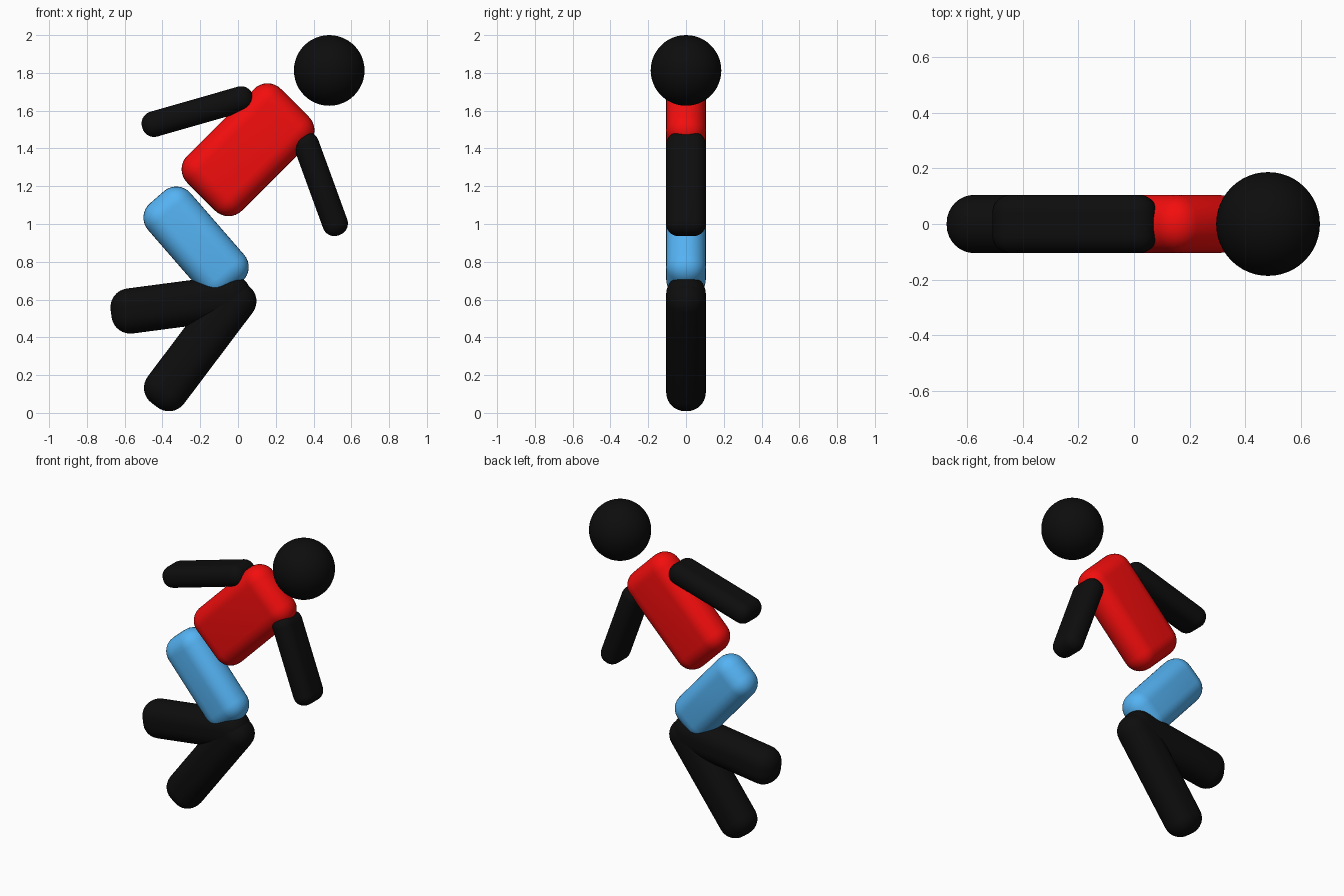
import bpy
import math

if "Cube" in bpy.data.objects:
    bpy.data.objects.remove(bpy.data.objects["Cube"])

DEPTH = 0.105  # half thickness shared by every body part


def material(name, rgb):
    m = bpy.data.materials.new(name)
    m.diffuse_color = (*rgb, 1)
    m.use_nodes = True
    m.node_tree.nodes["Principled BSDF"].inputs["Base Color"].default_value = m.diffuse_color
    return m


BLACK = material("black", (0.004, 0.004, 0.004))
RED = material("red", (0.90, 0.004, 0.004))
BLUE = material("blue", (0.09, 0.45, 0.90))


def rounded_block(name, x, z, half_len, half_wid, angle, radius, mat):
    """Rounded box whose length runs at `angle` degrees above +x."""
    bpy.ops.mesh.primitive_cube_add(size=2, location=(x, 0, z),
                                    rotation=(0, -math.radians(angle), 0))
    ob = bpy.context.object
    ob.name = name
    ob.scale = (half_len, DEPTH, half_wid)
    bpy.ops.object.transform_apply(location=False, rotation=False, scale=True)
    ob.data.materials.append(mat)
    bev = ob.modifiers.new("round", 'BEVEL')
    bev.width = radius
    bev.segments = 8
    bev.limit_method = 'NONE'
    bpy.ops.object.modifier_apply(modifier=bev.name)
    bpy.ops.object.shade_smooth_by_angle(angle=math.radians(40))


# Head
bpy.ops.mesh.primitive_uv_sphere_add(segments=48, ring_count=24, radius=0.187,
                                     location=(0.483, 0, 1.813))
head = bpy.context.object
head.name = "head"
head.data.materials.append(BLACK)
bpy.ops.object.shade_smooth()

# Torso and hips
rounded_block("torso", 0.053, 1.393, 0.351, 0.205, 45, 0.10, RED)
rounded_block("hips", -0.222, 0.903, 0.316, 0.149, -49, 0.10, BLUE)

# Arms
rounded_block("back_arm", -0.214, 1.595, 0.305, 0.068, 16, 0.064, BLACK)
rounded_block("front_arm", 0.438, 1.211, 0.287, 0.068, -70, 0.064, BLACK)

# Legs, meeting at the knee
rounded_block("raised_leg", -0.302, 0.575, 0.373, 0.12, 7.5, 0.10, BLACK)
rounded_block("standing_leg", -0.20, 0.362, 0.402, 0.12, 53, 0.10, BLACK)
